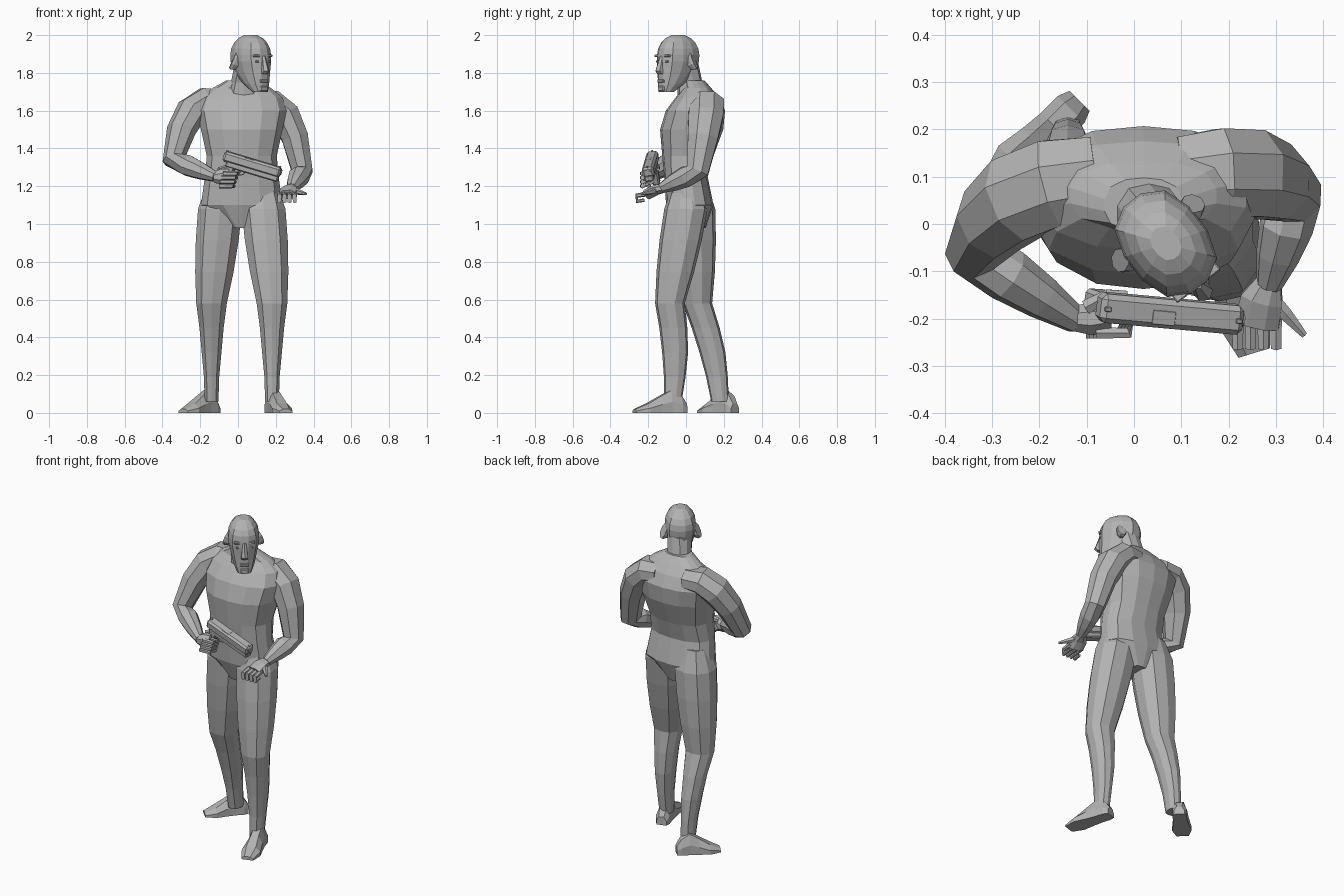
import bpy, bmesh, math
from mathutils import Vector, Matrix

if "Cube" in bpy.data.objects:
    bpy.data.objects.remove(bpy.data.objects["Cube"], do_unlink=True)

grey = bpy.data.materials.new("plain grey")
grey.use_nodes = True
grey.diffuse_color = (.45, .45, .45, 1)
grey.node_tree.nodes["Principled BSDF"].inputs["Base Color"].default_value = grey.diffuse_color

UP = Vector((0, 0, 1))
UNTURNED = Matrix()


def blend(start, end, amount):
    return start + (end - start) * amount


def steps(count):
    """Even fractions from nothing up to the whole."""
    return [index / count for index in range(count + 1)]


def finish(name, bm, matrix):
    """Turn a bmesh into a flat shaded grey object."""
    bmesh.ops.recalc_face_normals(bm, faces=bm.faces)
    mesh = bpy.data.meshes.new(name)
    bm.transform(matrix)
    bm.to_mesh(mesh)
    bm.free()
    mesh.materials.append(grey)
    part = bpy.data.objects.new(name, mesh)
    bpy.context.collection.objects.link(part)


def skin(name, rings, matrix=UNTURNED):
    """Bridge rings of points into a closed tube."""
    bm = bmesh.new()
    loops = [[bm.verts.new(point) for point in ring] for ring in rings]
    for lower, upper in zip(loops, loops[1:]):
        for here in range(len(lower)):
            before = here - 1
            bm.faces.new((lower[before], lower[here], upper[here], upper[before]))
    bm.faces.new(loops[0])
    bm.faces.new(loops[-1])
    finish(name, bm, matrix)


def oval(centre, across, along, width, depth, sides):
    """A slightly squared ring of points."""
    points = []
    for index in range(sides):
        angle = math.tau * (index + .5) / sides
        cosine, sine = math.cos(angle), math.sin(angle)
        squared = 1.1 / (cosine ** 4 + sine ** 4) ** .1
        points.append(centre + (across * width * cosine + along * depth * sine) * squared * .95)
    return points


def column(name, rows, sides=10, matrix=UNTURNED):
    """Level rings, each a centre, half width and half depth."""
    across, along = Vector((1, 0, 0)), Vector((0, 1, 0))
    skin(name, [oval(Vector(centre), across, along, width, depth, sides)
                for centre, width, depth in rows], matrix)


def limb(name, rows, sides=8, matrix=UNTURNED):
    """Rings square to a path, each a centre, half width and half height."""
    points = [Vector(row[0]) for row in rows]
    last = len(points) - 1
    rings = []
    across = (points[1] - points[0]).cross(UP).normalized()
    for index, (centre, width, height) in enumerate(rows):
        heading = (points[min(index + 1, last)] - points[max(index - 1, 0)]).normalized()
        across = (across - heading * across.dot(heading)).normalized()
        rings.append(oval(points[index], across, heading.cross(across), width, height, sides))
    skin(name, rings, matrix)


def box(name, centre, size, matrix, tilt=0, chamfer=.2):
    """A box whose chamfer is a share of its thinnest side."""
    bm = bmesh.new()
    bmesh.ops.create_cube(bm, size=1)
    bm.transform(Matrix.Translation(centre) @ Matrix.Rotation(tilt, 4, "Y") @ Matrix.Diagonal((*size, 1)))
    bmesh.ops.bevel(bm, geom=bm.edges[:], offset=chamfer * min(size), segments=1, affect="EDGES")
    finish(name, bm, matrix)


def placed(position, turn):
    return Matrix.Translation(position) @ Matrix.Rotation(turn, 4, "Z")


# Torso: height, middle depth, half width, half depth
torso_rows = [(.98, .02, .06, .08), (1.1, .02, .21, .12), (1.25, 0, .19, .11), (1.36, .01, .18, .13),
              (1.5, .03, .21, .16), (1.6, .05, .23, .15), (1.67, .06, .21, .11),
              (1.72, .06, .15, .07), (1.76, .04, .08, .055)]
column("torso", [((.02, middle, height), width, depth)
                 for height, middle, width, depth in torso_rows], sides=14)

# Neck
column("neck", [((.03, .04, 1.66), .09, .08), ((.03, .02, 1.75), .066, .064),
                ((.05, -.01, 1.86), .065, .07)])


# Arms: the upper arm bends over the shoulder, the forearm swells and tapers to the wrist
def arm(name, chest, shoulder, elbow, wrist):
    chest, shoulder, elbow, wrist = map(Vector, (chest, shoulder, elbow, wrist))
    rows = []
    for part in steps(4):
        swell = .02 * math.sin(math.pi * part)
        centre = blend(blend(chest, shoulder, part), blend(shoulder, elbow, part), part)
        rows.append((centre, blend(.085, .06, part) + swell, blend(.06, .055, part) + swell))
    for part in steps(3)[1:]:
        size = blend(.058, .026, part) + .008 * math.sin(math.pi * part)
        rows.append((blend(elbow, wrist, part), size, size))
    limb(name, rows)


arm("left_arm", (.1, .1, 1.64), (.28, .13, 1.69), (.34, .06, 1.28), (.285, -.13, 1.19))
arm("right_arm", (-.08, .1, 1.65), (-.28, .09, 1.7), (-.34, -.06, 1.34), (-.12, -.205, 1.25))


# Legs: tapered thigh set into the hip, then a calf that swells and bows backwards
def leg(name, hip, knee, ankle):
    hip, knee, ankle = map(Vector, (hip, knee, ankle))
    rows = [(hip + UP / 8, .07, .07)]
    for part in steps(3):
        swell = .01 * math.sin(math.pi * part)
        rows.append((blend(hip, knee, part), blend(.115, .08, part) + swell,
                     blend(.11, .075, part) + swell))
    for part in steps(4)[1:]:
        swell = .02 * math.sin(math.pi * part)
        slim = min(1, part * 1.2)
        centre = blend(knee, ankle, part) + Vector((0, swell, 0))
        rows.append((centre, blend(.075, .036, slim), blend(.072, .045, slim) + swell / 2))
    column(name, rows)


leg("left_leg", (.135, 0, 1.08), (.18, -.085, .58), (.18, -.07, .06))
leg("right_leg", (-.095, .04, 1.08), (-.14, .06, .58), (-.14, .18, .06))


# Feet: D shaped slices from heel to toe
def foot(name, heel, turn, length):
    rings = []
    for reach, width, height in [(0, .03, .05), (.1, .04, .09), (.3, .04, .12), (.5, .045, .09),
                                 (.75, .055, .05), (1, .035, .02)]:
        outline = [(-width, 0), (width, 0), (width, height / 2), (width / 2, height),
                   (-width / 2, height), (-width, height / 2)]
        rings.append([(x, -reach * length, z) for x, z in outline])
    skin(name, rings, placed(heel, turn))


foot("left_foot", (.17, 0, 0), .3, .285)
foot("right_foot", (-.115, .26, 0), -.78, .25)

# Head: a jaw widening up to the temples, then a domed crown
facing = placed((.07, -.045, 0), .66)
head_rows = []
for part in steps(4):
    front, back = -.11, blend(-.04, .115, math.sin(part * math.pi / 2))
    head_rows.append(((0, (front + back) / 2, blend(1.7, 1.86, part)),
                      blend(.04, .084, part ** .7), (back - front) / 2))
for part in steps(4):
    dome = math.cos(part * 1.25)
    head_rows.append(((0, .005, blend(1.895, 2, math.sin(part * 1.25) / math.sin(1.25))),
                      .085 * dome, .113 * dome))
column("head", head_rows, sides=12, matrix=facing)

# Face
column("nose", [((0, -.11, 1.795), .02, .02), ((0, -.12, 1.81), .02, .025),
                ((0, -.1, 1.89), .01, .015)], sides=6, matrix=facing)
box("lips", (0, -.108, 1.757), (.05, .02, .018), facing)
box("chin", (0, -.1, 1.717), (.05, .03, .03), facing)
for side, label in ((1, "left"), (-1, "right")):
    box(label + "_brow", (side * .033, -.097, 1.89), (.05, .026, .014), facing)
    box(label + "_eye", (side * .035, -.098, 1.86), (.026, .02, .01), facing)
    limb(label + "_ear", [((side * .07, .02, 1.85), .02, .035), ((side * .088, .03, 1.86), .026, .046),
                          ((side * .098, .036, 1.865), .024, .044)], matrix=facing)


# Hands: fingers reach out from the knuckle and curl back
def finger(name, knuckle, reach, curl):
    knuckle, reach, curl = map(Vector, (knuckle, reach, curl))
    path = [knuckle, knuckle + reach, knuckle + reach + curl, knuckle + reach / 3 + curl]
    limb(name, [(point, blend(.013, .009, part), blend(.013, .009, part))
                for point, part in zip(path, steps(3))], sides=6)


limb("left_palm", [((.286, -.12, 1.19), .027, .024), ((.27, -.16, 1.18), .045, .026),
                   ((.26, -.21, 1.155), .048, .026)])
limb("left_thumb", [((.28, -.15, 1.18), .02, .018), ((.32, -.19, 1.17), .015, .015),
                    ((.36, -.235, 1.16), .007, .007)], sides=6)
limb("right_palm", [((-.13, -.2, 1.247), .026, .028), ((-.09, -.2, 1.25), .035, .042),
                    ((-.05, -.195, 1.25), .03, .042)])
limb("right_thumb", [((-.1, -.175, 1.285), .016, .016), ((-.055, -.15, 1.3), .013, .013),
                     ((-.015, -.15, 1.29), .009, .009)], sides=6)
for index, label in enumerate(("first", "second", "third", "fourth")):
    finger("left_" + label + "_finger", (.3 - .027 * index, -.2, 1.16), (0, -.06, -.01), (0, 0, -.03))
    finger("right_" + label + "_finger", (-.08 - .007 * index, -.23, 1.267 - .022 * index),
           (.07, 0, 0), (.01, .035, 0))

# Pistol, modelled along x and then aimed down to the side
aim = placed((.073, -.187, 1.307), -.09) @ Matrix.Rotation(.29, 4, "Y") @ Matrix.Rotation(.12, 4, "X")
box("pistol_slide", (0, 0, .01), (.315, .062, .056), aim)
box("pistol_frame", (.01, 0, -.024), (.29, .05, .036), aim)
box("pistol_grip", (-.115, 0, -.075), (.05, .042, .125), aim, tilt=.2)
box("ejection_port", (-.02, -.008, .037), (.05, .03, .004), aim)
box("trigger", (-.055, 0, -.045), (.008, .01, .025), aim, tilt=-.2)
for name, end in (("rear_sight", -.145), ("front_sight", .145)):
    box(name, (end, 0, .039), (.014, .01, .008), aim)
limb("muzzle", [((.15, 0, .012), .014, .014), ((.162, 0, .012), .014, .014)], matrix=aim)
limb("trigger_guard", [((-.09, 0, -.06), .006, .004), ((-.055, 0, -.068), .006, .004),
                       ((-.03, 0, -.055), .006, .004), ((-.025, 0, -.03), .006, .004)],
     sides=4, matrix=aim)
